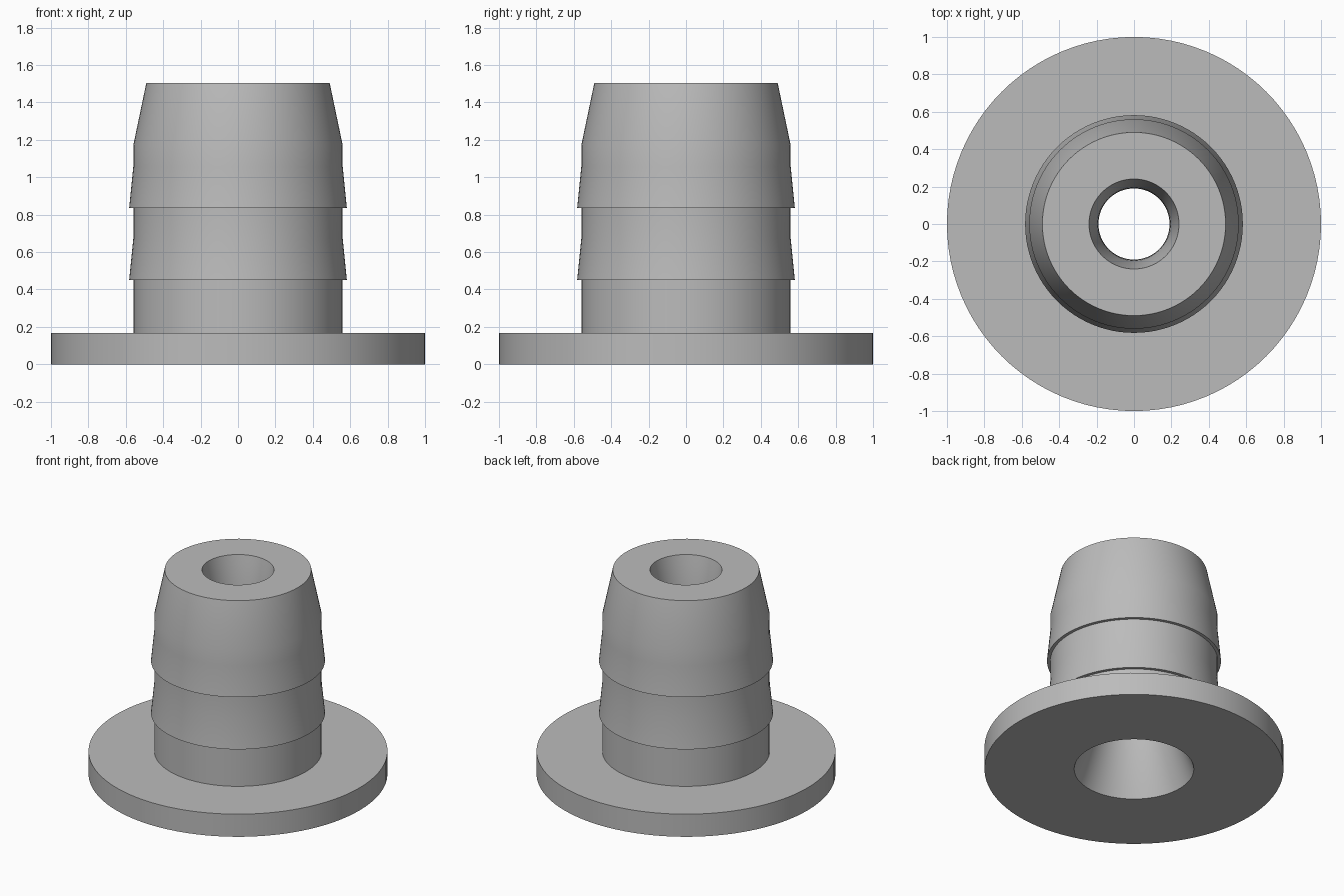
import bpy, bmesh, math

cube = bpy.data.objects.get("Cube")
if cube:
    bpy.data.objects.remove(cube)

SIDES = 96
HEIGHT = 1.505

grey = bpy.data.materials.new("plain grey")
grey.use_nodes = True
colour = (0.5, 0.5, 0.5, 1)
grey.diffuse_color = colour
grey.node_tree.nodes["Principled BSDF"].inputs["Base Color"].default_value = colour


def lathe(name, profile):
    """Spin a closed (radius, height) outline around z."""
    bm = bmesh.new()
    rings = []
    for r, z in profile:
        angles = [2 * math.pi * i / SIDES for i in range(SIDES)]
        rings.append([bm.verts.new((r * math.cos(a), r * math.sin(a), z)) for a in angles])
    for low, high in zip(rings, rings[1:] + rings[:1]):
        for i in range(SIDES):
            j = (i + 1) % SIDES
            bm.faces.new((low[i], low[j], high[j], high[i]))
    bmesh.ops.recalc_face_normals(bm, faces=bm.faces)
    mesh = bpy.data.meshes.new(name)
    bm.to_mesh(mesh)
    bm.free()
    mesh.materials.append(grey)
    obj = bpy.data.objects.new(name, mesh)
    bpy.context.collection.objects.link(obj)
    bpy.ops.object.select_all(action="DESELECT")
    bpy.context.view_layer.objects.active = obj
    obj.select_set(True)
    bpy.ops.object.shade_smooth_by_angle(angle=math.radians(20))
    return obj


# Flange and neck
outline = [(1, 0), (1, 0.167), (0.56, 0.167)]
# Two tapered barbs
for z in (0.45, 0.835):
    outline += [(0.56, z), (0.582, z), (0.56, z + 0.22)]
# Tapered nose
outline += [(0.56, 1.17), (0.49, HEIGHT)]

# Flared bore: narrow throat, wide mouth at the flange
THROAT_Z, THROAT_R = 1.01, 0.19
STEPS = 24
for i in range(STEPS + 1):
    z = HEIGHT * (1 - i / STEPS)
    outline.append((THROAT_R + 0.206 * (z - THROAT_Z) ** 2, z))

lathe("flanged_barbed_plug", outline)
